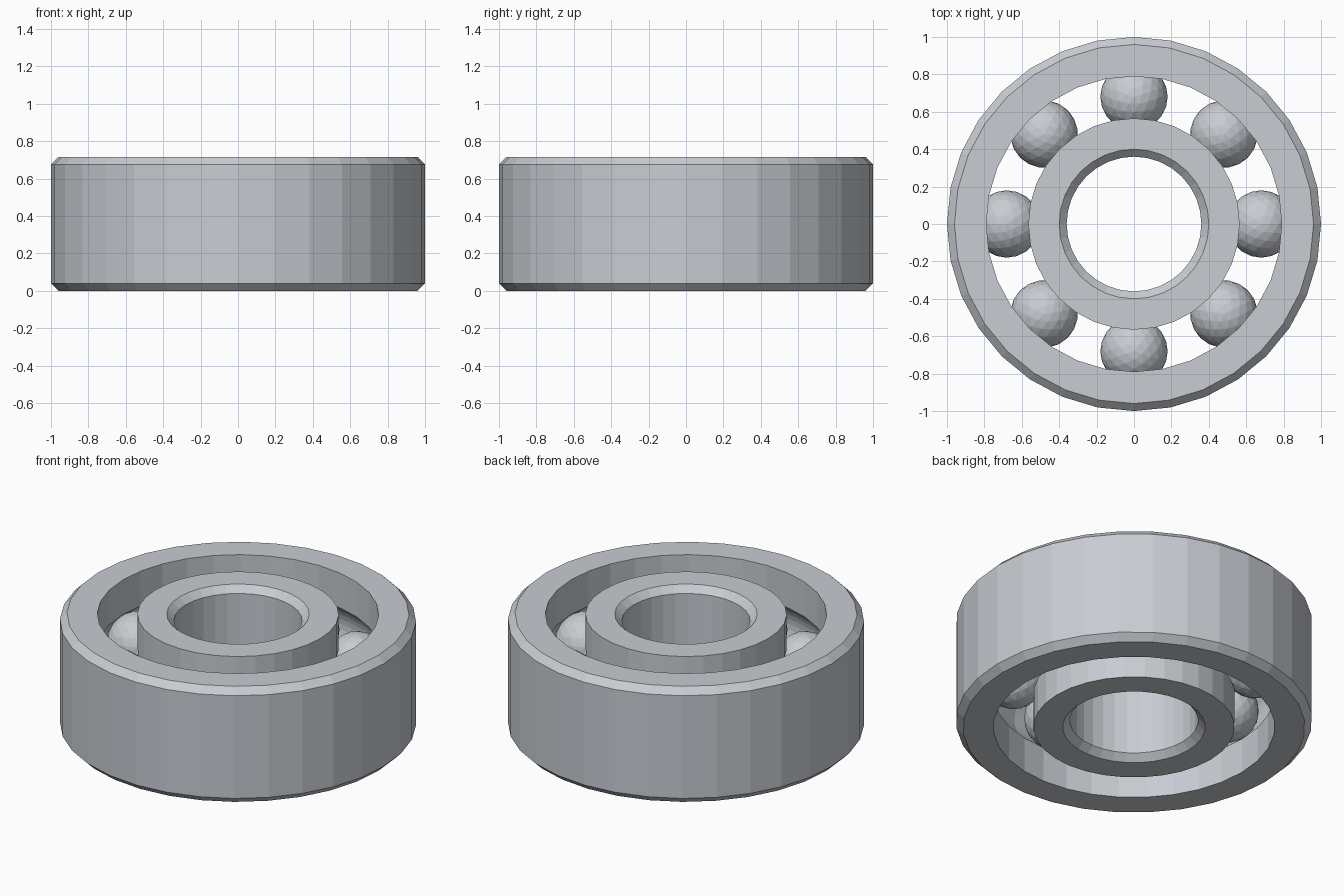
import bpy, bmesh, math
from mathutils import Matrix

if "Cube" in bpy.data.objects:
    bpy.data.objects.remove(bpy.data.objects["Cube"])

HEIGHT, MID = 0.716, 0.358
SIDES, BALLS = 32, 8
PITCH, BALL_R = 0.68, 0.18
CHAMFER = 0.04

steel = bpy.data.materials.new("steel grey")
steel.use_nodes = True
colour = (0.58, 0.61, 0.65, 1)
steel.diffuse_color = colour
steel.node_tree.nodes["Principled BSDF"].inputs["Base Color"].default_value = colour


def add_object(name, bm):
    mesh = bpy.data.meshes.new(name)
    bm.to_mesh(mesh)
    bm.free()
    mesh.materials.append(steel)
    obj = bpy.data.objects.new(name, mesh)
    bpy.context.collection.objects.link(obj)
    return obj


def race_profile(plain, race):
    """Closed (radius, z) outline: chamfered plain wall, grooved race wall."""
    out = 1 if plain > race else -1
    points = [(plain - out * CHAMFER, 0), (plain, CHAMFER),
              (plain, HEIGHT - CHAMFER), (plain - out * CHAMFER, HEIGHT),
              (race, HEIGHT)]
    # Ball groove, an arc around the ball centre from top to bottom
    limit = math.acos(abs(race - PITCH) / BALL_R)
    steps = 10
    for i in range(steps + 1):
        a = limit * (1 - 2 * i / steps)
        points.append((PITCH + out * BALL_R * math.cos(a),
                       MID + BALL_R * math.sin(a)))
    return points + [(race, 0)]


def lathe(name, profile):
    bm = bmesh.new()
    rings = []
    for s in range(SIDES):
        a = math.tau * s / SIDES
        rings.append([bm.verts.new((r * math.cos(a), r * math.sin(a), z))
                      for r, z in profile])
    n = len(profile)
    for s in range(SIDES):
        here, there = rings[s], rings[(s + 1) % SIDES]
        for i in range(n):
            j = (i + 1) % n
            bm.faces.new((here[i], there[i], there[j], here[j]))
    bmesh.ops.recalc_face_normals(bm, faces=bm.faces)
    return add_object(name, bm)


# Rings
lathe("outer_ring", race_profile(1.0, 0.79))
lathe("inner_ring", race_profile(0.36, 0.565))

# Balls
for k in range(BALLS):
    bm = bmesh.new()
    place = (Matrix.Rotation(math.tau * k / BALLS, 4, 'Z')
             @ Matrix.Translation((PITCH, 0, MID)))
    bmesh.ops.create_icosphere(bm, subdivisions=3, radius=BALL_R, matrix=place)
    add_object(f"ball_{k + 1}", bm)
